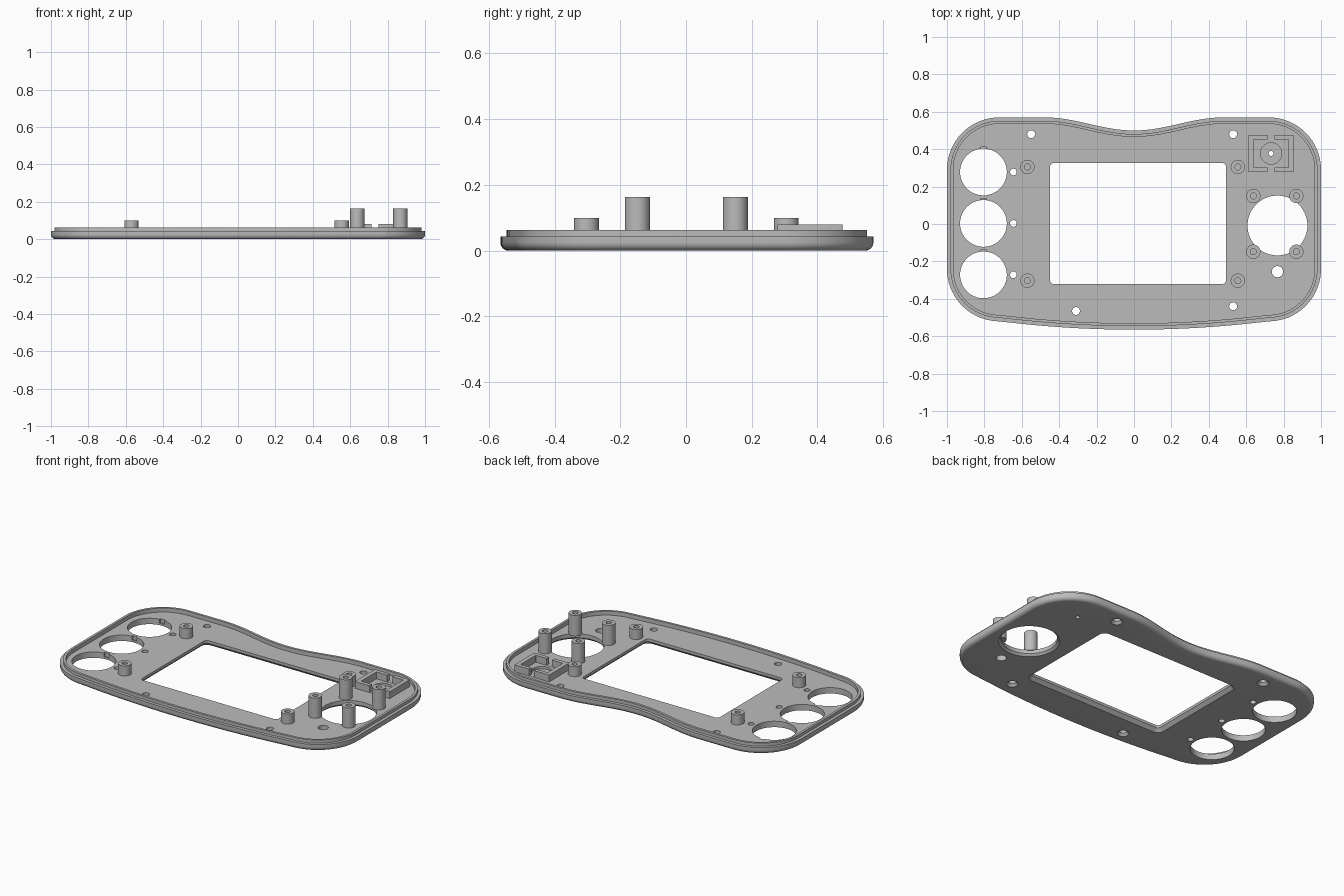
import bpy, bmesh, math
from mathutils import Vector

if "Cube" in bpy.data.objects:
    bpy.data.objects.remove(bpy.data.objects["Cube"])

grey = bpy.data.materials.new("plain grey")
grey.use_nodes = True
grey.diffuse_color = (0.5, 0.5, 0.5, 1)
grey.node_tree.nodes["Principled BSDF"].inputs["Base Color"].default_value = (0.5, 0.5, 0.5, 1)

FLOOR = 0.037
made = []


def loft(name, rings):
    """Closed solid from stacked rings of (x, y, z) points, capped at both ends."""
    bm = bmesh.new()
    loops = [[bm.verts.new(p) for p in ring] for ring in rings]
    n = len(loops[0])
    for a, b in zip(loops, loops[1:]):
        for i in range(n):
            j = (i + 1) % n
            bm.faces.new((a[i], a[j], b[j], b[i]))
    bm.faces.new(loops[0][::-1])
    bm.faces.new(loops[-1])
    bmesh.ops.recalc_face_normals(bm, faces=bm.faces)
    mesh = bpy.data.meshes.new(name)
    bm.to_mesh(mesh)
    bm.free()
    mesh.materials.append(grey)
    obj = bpy.data.objects.new(name, mesh)
    bpy.context.collection.objects.link(obj)
    return obj


def arc(cx, cy, r, a0, a1, n):
    steps = [math.radians(a0 + (a1 - a0) * i / n) for i in range(n + 1)]
    return [(cx + r * math.cos(a), cy + r * math.sin(a)) for a in steps]


def turned(name, x, y, profile, n=48):
    """Round part from (radius, z) pairs."""
    return loft(name, [[(px, py, z) for px, py in arc(x, y, r, 0, 360, n)[:-1]]
                       for r, z in profile])


def rounded_box(name, x0, x1, y0, y1, r, levels):
    """Rounded rectangle from (growth, z) levels."""
    rings = []
    for g, z in levels:
        ring = []
        for cx, cy, a in ((x1 - r, y1 - r, 0), (x0 + r, y1 - r, 90),
                          (x0 + r, y0 + r, 180), (x1 - r, y0 + r, 270)):
            ring += [(px, py, z) for px, py in arc(cx, cy, r + g, a, a + 90, 6)]
        rings.append(ring)
    return loft(name, rings)


def cut(target, cutter):
    mod = target.modifiers.new("cut", "BOOLEAN")
    mod.operation = "DIFFERENCE"
    mod.solver = "EXACT"
    mod.object = cutter
    deps = bpy.context.evaluated_depsgraph_get()
    mesh = bpy.data.meshes.new_from_object(target.evaluated_get(deps))
    target.modifiers.clear()
    target.data = mesh
    bpy.data.objects.remove(cutter)


# Plate outline: round corners, a dip in the back edge, a bowed front edge
right = [(0.72 * i / 14, -0.565 + 0.045 * (i / 14) ** 2) for i in range(14)]
right += arc(0.72, -0.24, 0.28, -83, 0, 16)
right += arc(0.72, 0.29, 0.28, 0, 90, 16)
for i in range(21):
    x = 0.48 * (1 - i / 20)
    right.append((x, 0.535 - 0.035 * math.cos(math.pi * x / 0.48)))
outline = [Vector(p) for p in right + [(-x, y) for x, y in right[-2:0:-1]]]


def inset_ring(d, z):
    ring = []
    for i, p in enumerate(outline):
        t = (outline[(i + 1) % len(outline)] - outline[i - 1]).normalized()
        ring.append((p.x - t.y * d, p.y + t.x * d, z))
    return ring


# Plate with rounded underside, stepped rim and sunken floor
levels = [(0.025 * (1 - math.sin(a)), 0.025 * (1 - math.cos(a)))
          for a in (math.pi / 2 * i / 6 for i in range(7))]
levels += [(0, 0.043), (0.019, 0.043), (0.019, 0.062), (0.034, 0.062), (0.034, FLOOR)]
plate = loft("faceplate", [inset_ring(d, z) for d, z in levels])
made.append(plate)

# Screen window with bevelled underside
cut(plate, rounded_box("window_cutter", -0.449, 0.492, -0.321, 0.326, 0.02,
                       [(0.022, -0.002), (0, 0.02), (0, 0.1)]))

# Large round opening
cut(plate, turned("stick_cutter", 0.767, -0.008,
                  [(0.175, -0.002), (0.16, 0.013), (0.16, 0.1)], 72))

# Three button openings, each with a key notch and a small light hole
for y in (0.278, 0.003, -0.272):
    cut(plate, turned("button_cutter", -0.805, y, [(0.125, -0.1), (0.125, 0.1)], 64))
    cut(plate, rounded_box("notch_cutter", -0.822, -0.788, y + 0.1, y + 0.133, 0.002,
                           [(0, 0.012), (0, 0.1)]))
    cut(plate, turned("light_cutter", -0.645, y, [(0.018, -0.1), (0.018, 0.1)], 24))

# Countersunk screw holes
for x, y in ((-0.55, 0.48), (0.53, 0.48), (0.53, -0.44), (-0.31, -0.465)):
    cut(plate, turned("screw_cutter", x, y,
                      [(0.036, -0.002), (0.021, 0.015), (0.021, 0.1)], 32))
cut(plate, turned("side_cutter", 0.767, -0.255, [(0.03, -0.1), (0.03, 0.1)], 32))

# Recess and pinhole inside the switch frame
cut(plate, turned("recess_cutter", 0.733, 0.377, [(0.057, 0.022), (0.057, 0.1)]))
cut(plate, turned("pin_cutter", 0.733, 0.377, [(0.013, -0.1), (0.013, 0.1)], 20))


# Hollow mounting posts
def post(name, x, y, top):
    made.append(turned(name, x, y, [(0.038, FLOOR - 0.004), (0.038, top), (0.016, top),
                                    (0.016, FLOOR + 0.005)], 36))


for side, x in (("left", 0.555), ("right", -0.57)):
    for end, y in (("front", -0.303), ("back", 0.305)):
        post(f"short_post_{end}_{side}", x, y, 0.1)
for side, x in (("outer", 0.868), ("inner", 0.638)):
    for end, y in (("front", -0.148), ("back", 0.15)):
        post(f"tall_post_{end}_{side}", x, y, 0.163)

# Switch frame with a gap in its front and back walls
frame = rounded_box("switch_frame", 0.612, 0.853, 0.278, 0.476, 0.004,
                    [(0, FLOOR - 0.004), (0, 0.08)])
cut(frame, rounded_box("frame_cutter", 0.639, 0.826, 0.302, 0.452, 0.003,
                       [(0, 0), (0, 0.1)]))
cut(frame, rounded_box("gap_cutter", 0.714, 0.751, 0.2, 0.55, 0.002,
                       [(0, FLOOR + 0.001), (0, 0.1)]))
made.append(frame)

# Smooth the round walls, keep the edges sharp
bpy.ops.object.select_all(action="DESELECT")
for obj in made:
    obj.select_set(True)
bpy.context.view_layer.objects.active = plate
bpy.ops.object.shade_smooth_by_angle(angle=math.radians(30))
